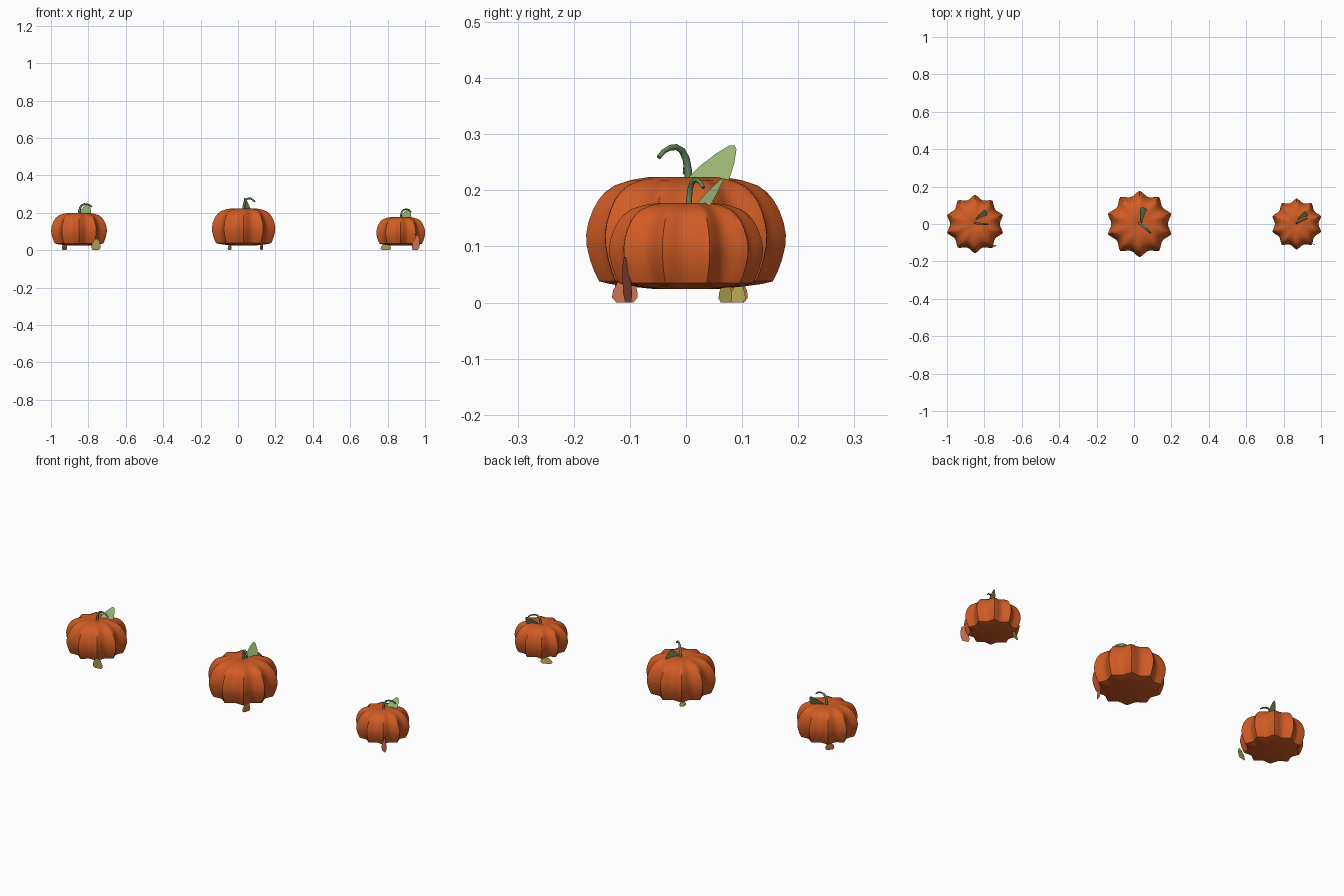
import bpy, bmesh, math
from mathutils import Vector

if "Cube" in bpy.data.objects:
    bpy.data.objects.remove(bpy.data.objects["Cube"])


def material(name, rgb):
    m = bpy.data.materials.new(name)
    m.diffuse_color = (*rgb, 1)
    m.use_nodes = True
    m.node_tree.nodes["Principled BSDF"].inputs["Base Color"].default_value = m.diffuse_color
    return m


ORANGE = material("pumpkin orange", (0.64, 0.107, 0.018))
STEM = material("stem green", (0.14, 0.26, 0.114))
LEAF = material("leaf green", (0.32, 0.46, 0.17))
YELLOW = material("dry yellow", (0.58, 0.46, 0.115))
RED = material("dry red", (0.61, 0.17, 0.08))

FLOOR = 0.023          # height of the pumpkin underside
RIBS, SEGS = 10, 8     # ribs and segments per rib
# Ridge profile (radius, height above underside), bottom to top
PROFILE = [(0.055, 0.001), (0.105, 0.006), (0.135, 0.010), (0.155, 0.015),
           (0.163, 0.031), (0.171, 0.053), (0.177, 0.078), (0.178, 0.098),
           (0.174, 0.120), (0.166, 0.142), (0.156, 0.160), (0.144, 0.174),
           (0.127, 0.186), (0.100, 0.195), (0.065, 0.201), (0.035, 0.201),
           (0.015, 0.196)]


def finish(name, bm, mat, smooth=None):
    mesh = bpy.data.meshes.new(name)
    bm.to_mesh(mesh)
    bm.free()
    mesh.materials.append(mat)
    ob = bpy.data.objects.new(name, mesh)
    bpy.context.collection.objects.link(ob)
    if smooth:
        bpy.ops.object.select_all(action='DESELECT')
        ob.select_set(True)
        bpy.context.view_layer.objects.active = ob
        bpy.ops.object.shade_smooth_by_angle(angle=math.radians(smooth))
    return ob


def pumpkin(name, cx, s):
    bm = bmesh.new()
    n = RIBS * SEGS
    rings = []
    for r, z in PROFILE:
        ring = []
        for i in range(n):
            a = 2 * math.pi * i / n + math.radians(18)
            groove = abs(math.sin(math.pi * i / SEGS)) ** 1.2
            k = s * r * (1 - 0.15 * groove)
            ring.append(bm.verts.new((cx + k * math.cos(a), k * math.sin(a),
                                      FLOOR + s * z)))
        rings.append(ring)
    for lo, hi in zip(rings, rings[1:]):
        for i in range(n):
            j = (i + 1) % n
            bm.faces.new((lo[i], lo[j], hi[j], hi[i]))
    bm.faces.new(rings[0][::-1])
    bm.faces.new(rings[-1])
    finish(name, bm, ORANGE, 45)


def stem(name, cx, s, degrees):
    # Hooked, tapering tube swept through (reach, height) points
    path = [(0, 0.188), (0.002, 0.212), (0.007, 0.233), (0.018, 0.248),
            (0.033, 0.254), (0.050, 0.253), (0.066, 0.247), (0.080, 0.236)]
    a = math.radians(degrees)
    d = Vector((math.cos(a), math.sin(a), 0))
    side = Vector((-d.y, d.x, 0))
    bm = bmesh.new()
    rings = []
    for i, (u, z) in enumerate(path):
        p, q = path[max(i - 1, 0)], path[min(i + 1, len(path) - 1)]
        t = (d * (q[0] - p[0]) + Vector((0, 0, q[1] - p[1]))).normalized()
        up = t.cross(side)
        rad = s * (0.0075 - 0.0005 * i)
        c = Vector((cx, 0.005, FLOOR)) + s * (d * u + Vector((0, 0, z)))
        rings.append([bm.verts.new(c + rad * (side * math.cos(k * math.pi / 4)
                                              + up * math.sin(k * math.pi / 4)))
                      for k in range(8)])
    for lo, hi in zip(rings, rings[1:]):
        for k in range(8):
            bm.faces.new((lo[k], lo[(k + 1) % 8], hi[(k + 1) % 8], hi[k]))
    bm.faces.new(rings[0])
    bm.faces.new(rings[-1])
    bmesh.ops.recalc_face_normals(bm, faces=bm.faces)
    finish(name, bm, STEM, 50)


def plate(name, points, mat):
    bm = bmesh.new()
    bm.faces.new([bm.verts.new(p) for p in points])
    finish(name, bm, mat)


def top_leaf(name, base, s, degrees):
    # Fan-shaped leaf that leans back as it rises
    outline = [(0, -0.005), (0.08, -0.008), (0.084, 0.022), (0.083, 0.048),
               (0.078, 0.055), (0.068, 0.055), (0.045, 0.040), (0.018, 0.017)]
    a = math.radians(degrees)
    d = Vector((math.cos(a), math.sin(a), 0))
    w = Vector((-0.55 * d.y, 0.55 * d.x, 1))
    origin = Vector((*base, FLOOR + 0.202 * s))
    plate(name, [origin + s * (d * u + w * v) for u, v in outline], LEAF)


def fallen_leaf(name, centre, half, height, lean, mat):
    # Upright rounded leaf resting against the underside
    outline = [(-0.65, 0), (0.65, 0), (1, 0.2), (0.95, 0.5), (0.7, 0.85),
               (0.35, 1), (-0.1, 1), (-0.55, 0.8), (-0.9, 0.5), (-1, 0.2)]
    plate(name, [(centre[0] + half[0] * u + lean[0] * v,
                  centre[1] + half[1] * u + lean[1] * v, height * v)
                 for u, v in outline], mat)


# name, x, scale, stem heading, leaf base, leaf heading
for side, x, s, stem_dir, base, leaf_dir in [
        ("left", -0.85, 0.88, -6, (-0.85, 0.022), 25),
        ("centre", 0.03, 1.0, -42, (0.037, 0.003), 69),
        ("right", 0.87, 0.77, 25, (0.87, 0.020), 25)]:
    pumpkin(side + "_pumpkin", x, s)
    stem(side + "_stem", x, s, stem_dir)
    top_leaf(side + "_top_leaf", base, s, leaf_dir)

# Fallen leaves, one in front and one behind each pumpkin
fallen_leaf("left_front_fallen_leaf", (-0.76, -0.115), (0.025, 0.006), 0.06, (0.0, -0.012), YELLOW)
fallen_leaf("left_back_fallen_leaf", (-0.928, 0.09), (0.013, 0.02), 0.04, (0, 0), RED)
fallen_leaf("centre_front_fallen_leaf", (0.126, -0.109), (0.008, 0.023), 0.045, (0, 0), RED)
fallen_leaf("centre_back_fallen_leaf", (-0.045, 0.092), (0.010, 0.014), 0.032, (0, 0), YELLOW)
fallen_leaf("right_front_fallen_leaf", (0.948, -0.103), (0.02, -0.008), 0.08, (0.008, -0.005), RED)
fallen_leaf("right_back_fallen_leaf", (0.79, 0.07), (0.028, 0.012), 0.036, (0, 0), YELLOW)
